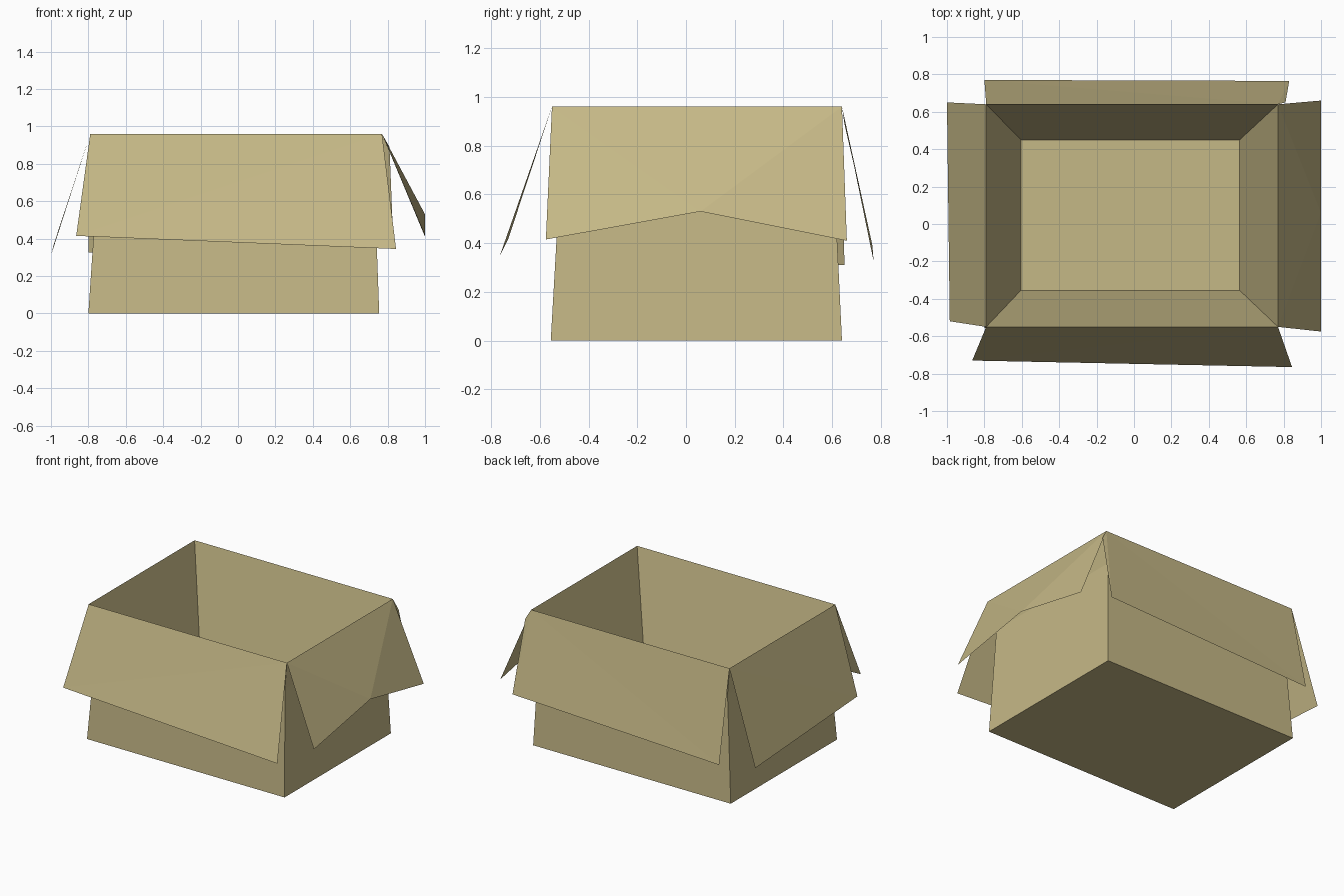
import bpy, bmesh

if "Cube" in bpy.data.objects:
    bpy.data.objects.remove(bpy.data.objects["Cube"])

card = bpy.data.materials.new("cardboard")
card.diffuse_color = (0.56, 0.48, 0.24, 1)
card.use_nodes = True
card.node_tree.nodes["Principled BSDF"].inputs["Base Color"].default_value = card.diffuse_color


def ring(x0, x1, y0, y1, z):
    return [(x0, y0, z), (x1, y0, z), (x1, y1, z), (x0, y1, z)]


def finish(name, bm):
    mesh = bpy.data.meshes.new(name)
    bm.to_mesh(mesh)
    bm.free()
    mesh.materials.append(card)
    obj = bpy.data.objects.new(name, mesh)
    bpy.context.collection.objects.link(obj)


# Box body: underside, tapering outer walls, flared rim, sloping inner walls, floor
RIM = ring(-0.79, 0.77, -0.55, 0.64, 0.96)
loops = [
    ring(-0.80, 0.755, -0.555, 0.64, 0.0),
    ring(-0.75, 0.728, -0.512, 0.604, 0.75),
    RIM,
    ring(-0.605, 0.565, -0.355, 0.45, 0.12),
]
bm = bmesh.new()
rows = [[bm.verts.new(p) for p in loop] for loop in loops]
for a, b in zip(rows, rows[1:]):
    for i in range(4):
        j = (i + 1) % 4
        bm.faces.new((a[i], a[j], b[j], b[i]))
bm.faces.new(rows[0][::-1])
bm.faces.new(rows[-1])
finish("box_body", bm)

# Folded flaps: outer corners hanging from each rim edge, listed from its second end
flaps = {
    "front_flap": (0, [(0.845, -0.765, 0.345), (-0.865, -0.73, 0.415)]),
    "right_flap": (1, [(1.0, 0.66, 0.41), (1.0, 0.06, 0.53), (1.0, -0.575, 0.415)]),
    "back_flap": (2, [(-0.80, 0.77, 0.325), (0.83, 0.765, 0.39), (0.81, 0.65, 0.89)]),
    "left_flap": (3, [(-0.985, -0.52, 0.37), (-1.0, 0.65, 0.31)]),
}
for name, (side, edge) in flaps.items():
    bm = bmesh.new()
    pts = [RIM[side], RIM[(side + 1) % 4]] + edge
    face = bm.faces.new([bm.verts.new(p) for p in pts])
    face.normal_update()
    # Normals point away from the box
    if face.normal.z < 0:
        face.normal_flip()
    bmesh.ops.triangulate(bm, faces=bm.faces[:])
    finish(name, bm)
